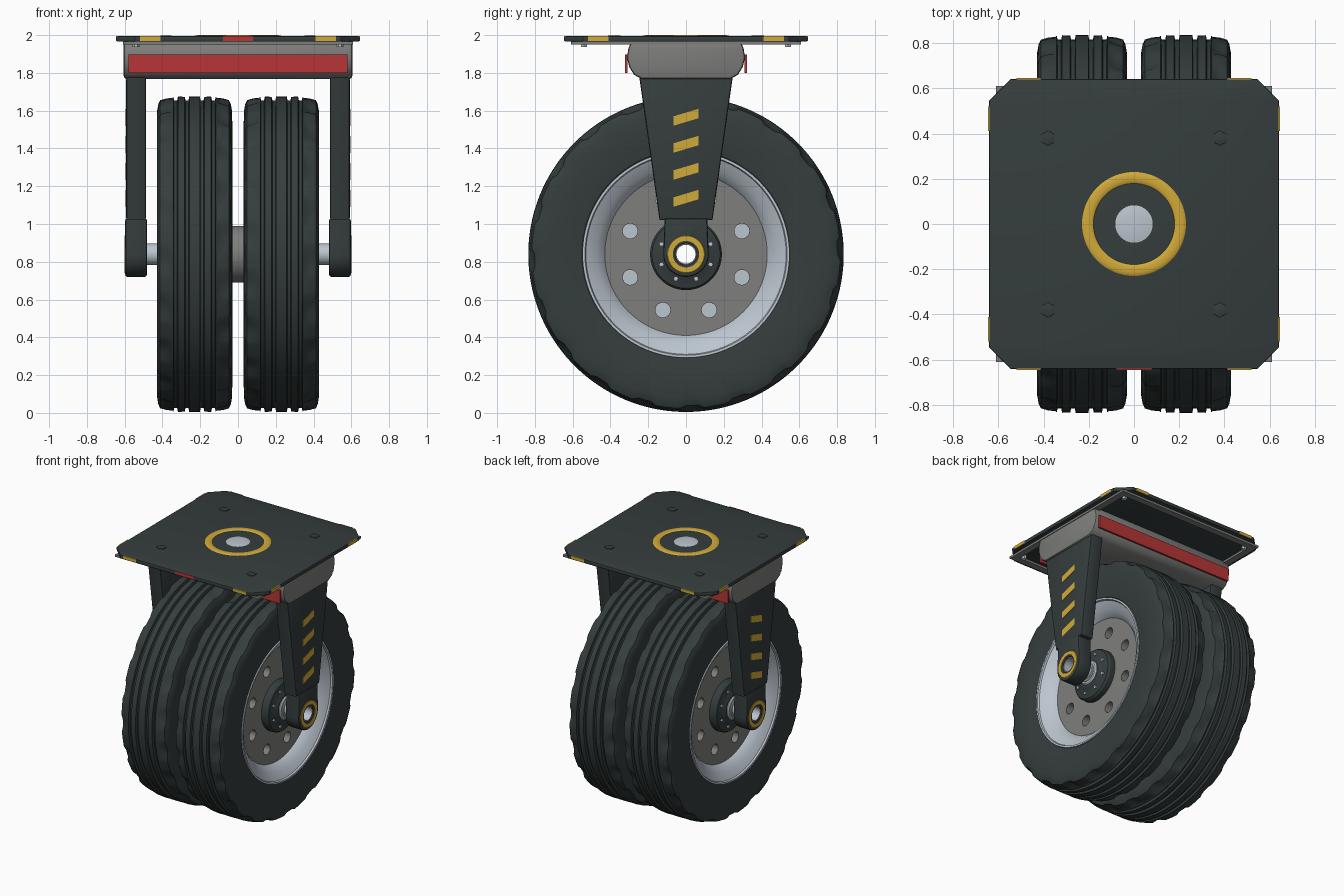
import bpy, bmesh, math
from mathutils import Matrix, Vector

cube = bpy.data.objects.get("Cube")
if cube:
    bpy.data.objects.remove(cube, do_unlink=True)


def material(name, rgb):
    m = bpy.data.materials.new(name)
    m.use_nodes = True
    m.diffuse_color = (*rgb, 1)
    m.node_tree.nodes["Principled BSDF"].inputs["Base Color"].default_value = (*rgb, 1)
    return m


DARK = material("dark_slate", (0.036, 0.047, 0.047))
GREY = material("mid_grey", (0.21, 0.21, 0.205))
SILVER = material("silver", (0.5, 0.56, 0.62))
YELLOW = material("safety_yellow", (0.64, 0.4, 0.04))
RED = material("safety_red", (0.48, 0.035, 0.038))

AXLE_Z = 0.84
# local axes to world: X sends (u, v, w) to (y, z, x)
AXES = {"Z": Matrix.Identity(4),
        "X": Matrix(((0, 0, 1, 0), (1, 0, 0, 0), (0, 1, 0, 0), (0, 0, 0, 1))),
        "Y": Matrix(((1, 0, 0, 0), (0, 0, -1, 0), (0, 1, 0, 0), (0, 0, 0, 1)))}


def finish(name, bm, mat):
    bmesh.ops.remove_doubles(bm, verts=bm.verts, dist=0.0001)
    bmesh.ops.recalc_face_normals(bm, faces=bm.faces)
    me = bpy.data.meshes.new(name)
    bm.to_mesh(me)
    bm.free()
    me.materials.clear()
    me.materials.append(mat)
    ob = bpy.data.objects.new(name, me)
    bpy.context.collection.objects.link(ob)
    bpy.ops.object.select_all(action="DESELECT")
    ob.select_set(True)
    bpy.context.view_layer.objects.active = ob
    bpy.ops.object.shade_smooth_by_angle(angle=math.radians(32))
    return ob


def slab(name, outlines, start, end, mat, axis="X", bevel=0.0):
    """Extrude outlines (later ones are holes) along an axis, with bevelled rims."""
    cu = bpy.data.curves.new(name, "CURVE")
    cu.dimensions, cu.fill_mode = "2D", "BOTH"
    cu.extrude = (end - start) / 2 - bevel
    cu.bevel_depth, cu.offset, cu.bevel_resolution = bevel, -bevel, 1
    for pts in outlines:
        sp = cu.splines.new("POLY")
        sp.points.add(len(pts) - 1)
        for p, (u, v) in zip(sp.points, pts):
            p.co = (u, v, 0, 1)
        sp.use_cyclic_u = True
    tmp = bpy.data.objects.new(name + "_outline", cu)
    bpy.context.collection.objects.link(tmp)
    dg = bpy.context.evaluated_depsgraph_get()
    me = bpy.data.meshes.new_from_object(tmp.evaluated_get(dg))
    bm = bmesh.new()
    bm.from_mesh(me)
    bpy.data.objects.remove(tmp, do_unlink=True)
    bpy.data.curves.remove(cu)
    bpy.data.meshes.remove(me)
    bm.transform(AXES[axis] @ Matrix.Translation((0, 0, (start + end) / 2)))
    return finish(name, bm, mat)


def lathe(name, profile, mat, centre=(0, 0, AXLE_Z), axis="X", seg=64, sign=1, dent=None):
    """Spin a closed (along, radius) profile; dent(step, index) lowers the radius."""
    bm = bmesh.new()
    rings = []
    for i in range(seg):
        a = math.tau * i / seg
        ring = []
        for j, (w, r) in enumerate(profile):
            r -= dent(i, j) if dent else 0
            ring.append(bm.verts.new((r * math.cos(a), r * math.sin(a), w * sign)))
        rings.append(ring)
    n = len(profile)
    for i in range(seg):
        p, q = rings[i], rings[(i + 1) % seg]
        for j in range(n):
            k = (j + 1) % n
            bm.faces.new((p[j], p[k], q[k], q[j]))
    bm.transform(Matrix.Translation(Vector(centre)) @ AXES[axis])
    return finish(name, bm, mat)


def circle(r, u=0, v=0, n=48, turn=0):
    return [(u + r * math.cos(turn + math.tau * i / n), v + r * math.sin(turn + math.tau * i / n))
            for i in range(n)]


def box(u, v, du, dv):
    return [(u - du, v - dv), (u + du, v - dv), (u + du, v + dv), (u - du, v + dv)]


def tube(w0, w1, inner, outer, c=0.008):
    return [(w0, inner), (w0, outer - c), (w0 + c, outer), (w1 - c, outer), (w1, outer - c), (w1, inner)]


# Mounting plate with clipped corners
S, C = 0.642, 0.545
octagon = [(-C, -S), (C, -S), (S, -C), (S, C), (C, S), (-C, S), (-S, C), (-S, -C)]
slab("mounting_plate", [octagon], 1.965, 1.994, DARK, "Z", 0.006)
slab("plate_frame", [box(0, 0, 0.61, 0.61), box(0, 0, 0.56, 0.56)], 1.949, 1.966, GREY, "Z")
lathe("swivel_ring", [(0.205 and 0.006 * math.sin(a), 0.205 + 0.025 * math.cos(a))
                      for a in (math.tau * k / 10 for k in range(10))],
      YELLOW, (0, 0, 1.994), "Z")
lathe("king_pin", [(-0.03, 0), (-0.03, 0.083), (0, 0.083), (0.004, 0.06), (0.006, 0.03), (0.006, 0)],
      SILVER, (0, 0, 1.994), "Z", 32)
for sx in (-1, 1):
    for sy in (-1, 1):
        tag = ("left" if sx > 0 else "right") + ("_front" if sy < 0 else "_back")
        slab(tag + "_plate_bolt", [circle(0.034, sx * 0.38, sy * 0.38, 6, math.pi / 6)],
             1.98, 1.999, DARK, "Z", 0.003)
        slab(tag + "_frame_bolt", [circle(0.018, sx * 0.54, sy * 0.54, 6)], 1.938, 1.966, SILVER, "Z")
        # edge warning marks: one on the front/back edge, one on the side edge
        slab(tag + "_edge_mark", [box(sx * 0.465, sy * 0.642, 0.054, 0.003)], 1.97, 1.994, YELLOW, "Z")
        slab(tag + "_side_mark", [box(sx * 0.642, sy * 0.465, 0.003, 0.054)], 1.97, 1.994, YELLOW, "Z")
slab("front_centre_mark", [box(0, -0.642, 0.08, 0.003)], 1.97, 1.995, RED, "Z")

# Fork crown and its red side panels
half = [(0.235, 1.768), (0.275, 1.79), (0.3, 1.83), (0.313, 1.88), (0.305, 1.93), (0.29, 1.965)]
slab("fork_crown", [half + [(-y, z) for y, z in reversed(half)]], -0.605, 0.605, GREY, "X", 0.015)
for sy, tag in ((-1, "front"), (1, "back")):
    slab(tag + "_red_panel", [box(sy * 0.316, 1.848, 0.007, 0.049)], -0.58, 0.58, RED)


def tread_dent(i, j):
    """Staggered notches in the two shoulder rows of the tyre."""
    if j in OUTER_SHOULDER:
        return 0.015 if i % 8 < 3 else 0
    if j in INNER_SHOULDER:
        return 0.015 if (i + 4) % 8 < 3 else 0
    return 0


# Tyre section: sidewall and shoulder, then grooves, mirrored about the tyre centre
side = [(0.17, 0.535), (0.188, 0.555), (0.197, 0.62), (0.2, 0.69), (0.198, 0.76), (0.192, 0.795),
        (0.182, 0.816), (0.15, 0.825), (0.118, 0.828)]
for g in (0.1, 0.04):
    side += [(g + 0.012, 0.833), (g + 0.008, 0.815), (g - 0.008, 0.815), (g - 0.012, 0.835)]
tyre = side + [(-w, r) for w, r in reversed(side)]
OUTER_SHOULDER = (5, 6, 7)
INNER_SHOULDER = tuple(len(tyre) - 1 - j for j in OUTER_SHOULDER)

rim_half = [(0.1, 0.43), (0.115, 0.44), (0.15, 0.475), (0.18, 0.53), (0.192, 0.535), (0.192, 0.548), (0.16, 0.55)]
rim = rim_half + [(-w, r) for w, r in reversed(rim_half)]

for s, tag in ((1, "left_"), (-1, "right_")):
    # Wheel
    wc = s * 0.23
    mid = (wc, 0, AXLE_Z)
    lathe(tag + "tyre", tyre, DARK, mid, seg=160, sign=s, dent=tread_dent)
    lathe(tag + "rim", rim, SILVER, mid, seg=80)
    holes = [circle(0.04, 0.32 * math.cos(a), AXLE_Z + 0.32 * math.sin(a), 20)
             for a in (math.pi / 8 + math.pi / 4 * k for k in range(8))]
    slab(tag + "wheel_disc", [circle(0.442, 0, AXLE_Z, 64), circle(0.055, 0, AXLE_Z, 24)] + holes,
         wc - 0.1, wc + 0.1, GREY)
    lathe(tag + "wheel_core", tube(-0.03, 0.03, 0.2, 0.42), SILVER, mid)
    # Hub, its studs and bearing collars
    lathe(tag + "hub", [(0.09, 0.056), (0.09, 0.19), (0.14, 0.19), (0.155, 0.18), (0.165, 0.12),
                        (0.175, 0.105), (0.175, 0.056)], DARK, mid, sign=s)
    for k in range(8):
        a = math.pi / 8 + math.pi / 4 * k
        w = sorted((wc + s * 0.14, wc + s * 0.17))
        slab(f"{tag}hub_stud_{k + 1}", [circle(0.012, 0.142 * math.cos(a), AXLE_Z + 0.142 * math.sin(a), 6)],
             *w, SILVER)
    lathe(tag + "bearing_collar", tube(0.17, 0.19, 0.05, 0.09), SILVER, mid, sign=s)
    lathe(tag + "bearing_step", tube(0.19, 0.2, 0.05, 0.07, 0.003), SILVER, mid, sign=s)

    # Fork leg
    def span(a, b):
        return sorted((s * a, s * b))

    slab(tag + "fork_leg", [[(-0.14, 1.02), (0.14, 1.02), (0.247, 1.775), (-0.247, 1.775)]],
         *span(0.487, 0.592), DARK, bevel=0.012)
    # Axle eye with a neck up into the leg
    arc = [(0.12 * math.cos(a), AXLE_Z + 0.12 * math.sin(a))
           for a in (math.pi * (1 + k / 20) for k in range(21))]
    slab(tag + "axle_eye", [arc + [(0.112, 1.03), (-0.112, 1.03)], circle(0.055, 0, AXLE_Z, 24)],
         *span(0.482, 0.597), DARK, bevel=0.012)
    lathe(tag + "eye_ring", tube(0.59, 0.601, 0.07, 0.1, 0.003), YELLOW, sign=s)
    # Slanted warning stripes
    for k in range(4):
        z = 1.545 - 0.143 * k
        slab(f"{tag}leg_stripe_{k + 1}",
             [[(-0.067, z - 0.025), (0.067, z + 0.015), (0.067, z + 0.065), (-0.067, z + 0.025)]],
             *span(0.589, 0.595), YELLOW)

# Hollow axle and the spacer between the wheels
lathe("axle_tube", tube(-0.59, 0.59, 0.05, 0.057, 0.002), SILVER, seg=32)
lathe("wheel_spacer", tube(-0.14, 0.14, 0.055, 0.15), GREY)
